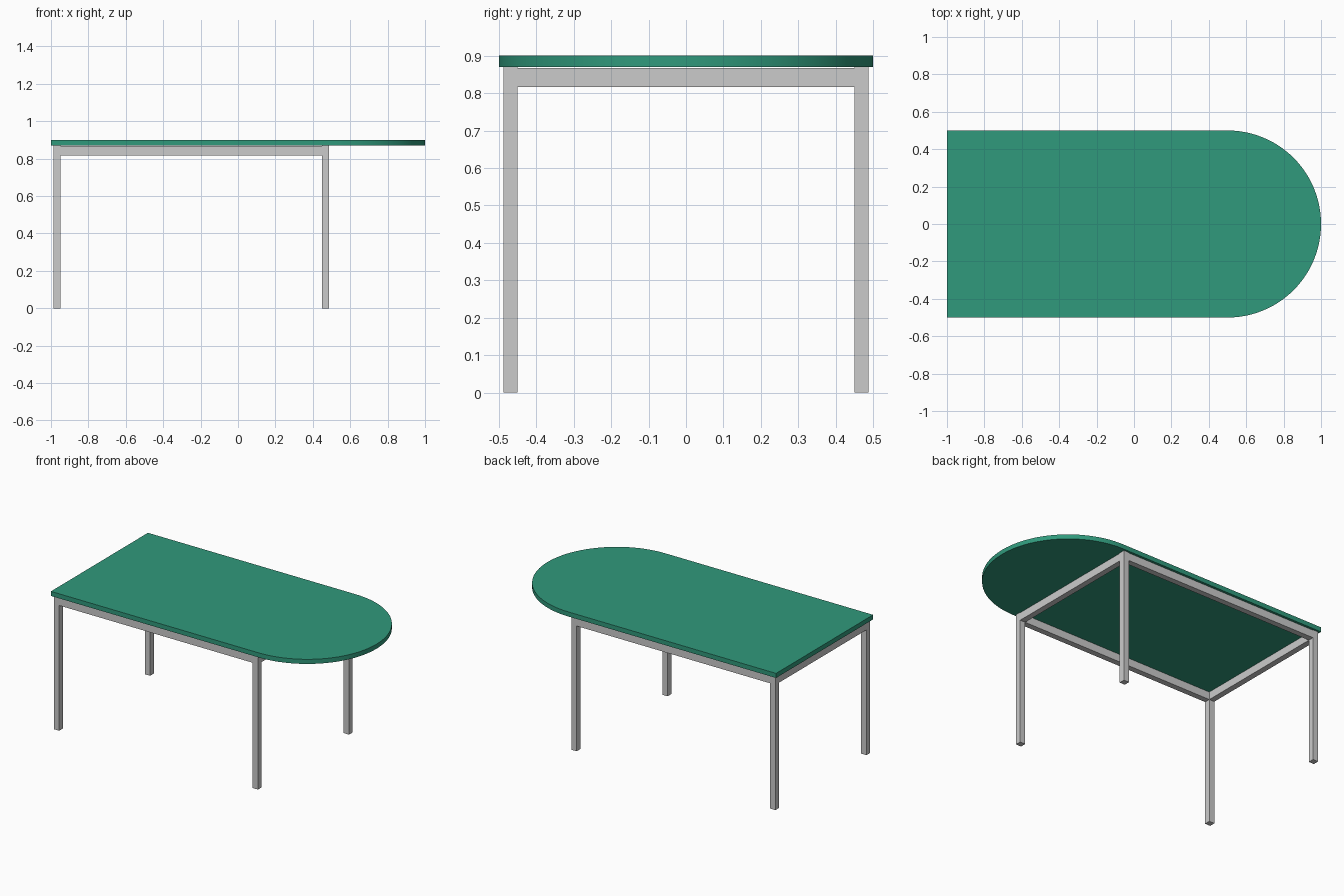
import bpy, bmesh, math

if "Cube" in bpy.data.objects:
    bpy.data.objects.remove(bpy.data.objects["Cube"])

TOP_Z, TOP_T = 0.90, 0.03
LEG = 0.038
X0, X1, Y = -0.968, 0.467, 0.469      # leg centre lines
RAIL_LOW, RAIL_HIGH = 0.817, 0.867


def box(name, lo, hi):
    bm = bmesh.new()
    bmesh.ops.create_cube(bm, size=1)
    for v in bm.verts:
        v.co = [l + (c + 0.5) * (h - l) for l, h, c in zip(lo, hi, v.co)]
    return finish(name, bm)


def finish(name, bm):
    bmesh.ops.recalc_face_normals(bm, faces=bm.faces)
    mesh = bpy.data.meshes.new(name)
    bm.to_mesh(mesh)
    bm.free()
    obj = bpy.data.objects.new(name, mesh)
    bpy.context.collection.objects.link(obj)
    return obj


# Table top: rectangle with one semicircular end, extruded
N = 48
outline = [(-1, 0.5), (-1, -0.5)]
for i in range(N + 1):
    a = -math.pi / 2 + math.pi * i / N
    outline.append((0.5 + 0.5 * math.cos(a), 0.5 * math.sin(a)))
bm = bmesh.new()
face = bm.faces.new([bm.verts.new((x, y, TOP_Z - TOP_T)) for x, y in outline])
ext = bmesh.ops.extrude_face_region(bm, geom=[face], use_keep_orig=True)
for g in ext["geom"]:
    if isinstance(g, bmesh.types.BMVert):
        g.co.z = TOP_Z
top = finish("table_top", bm)
green = bpy.data.materials.new("green_laminate")
green.diffuse_color = (0.03, 0.32, 0.2, 1)
green.use_nodes = True
green.node_tree.nodes["Principled BSDF"].inputs["Base Color"].default_value = green.diffuse_color
top.data.materials.append(green)
bpy.context.view_layer.objects.active = top
top.select_set(True)
bpy.ops.object.shade_smooth_by_angle(angle=math.radians(30))

# Four square legs
h = LEG / 2
for end, x in (("left", X0), ("right", X1)):
    for side, y in (("front", -Y), ("back", Y)):
        box(f"{side}_{end}_leg", (x - h, y - h, 0), (x + h, y + h, TOP_Z - TOP_T))

# Rails between the legs, just under the top
for side, y in (("front", -Y), ("back", Y)):
    box(f"{side}_rail", (X0 + h, y - h, RAIL_LOW), (X1 - h, y + h, RAIL_HIGH))
for end, x in (("left", X0), ("right", X1)):
    box(f"{end}_rail", (x - h, -Y + h, RAIL_LOW), (x + h, Y - h, RAIL_HIGH))
